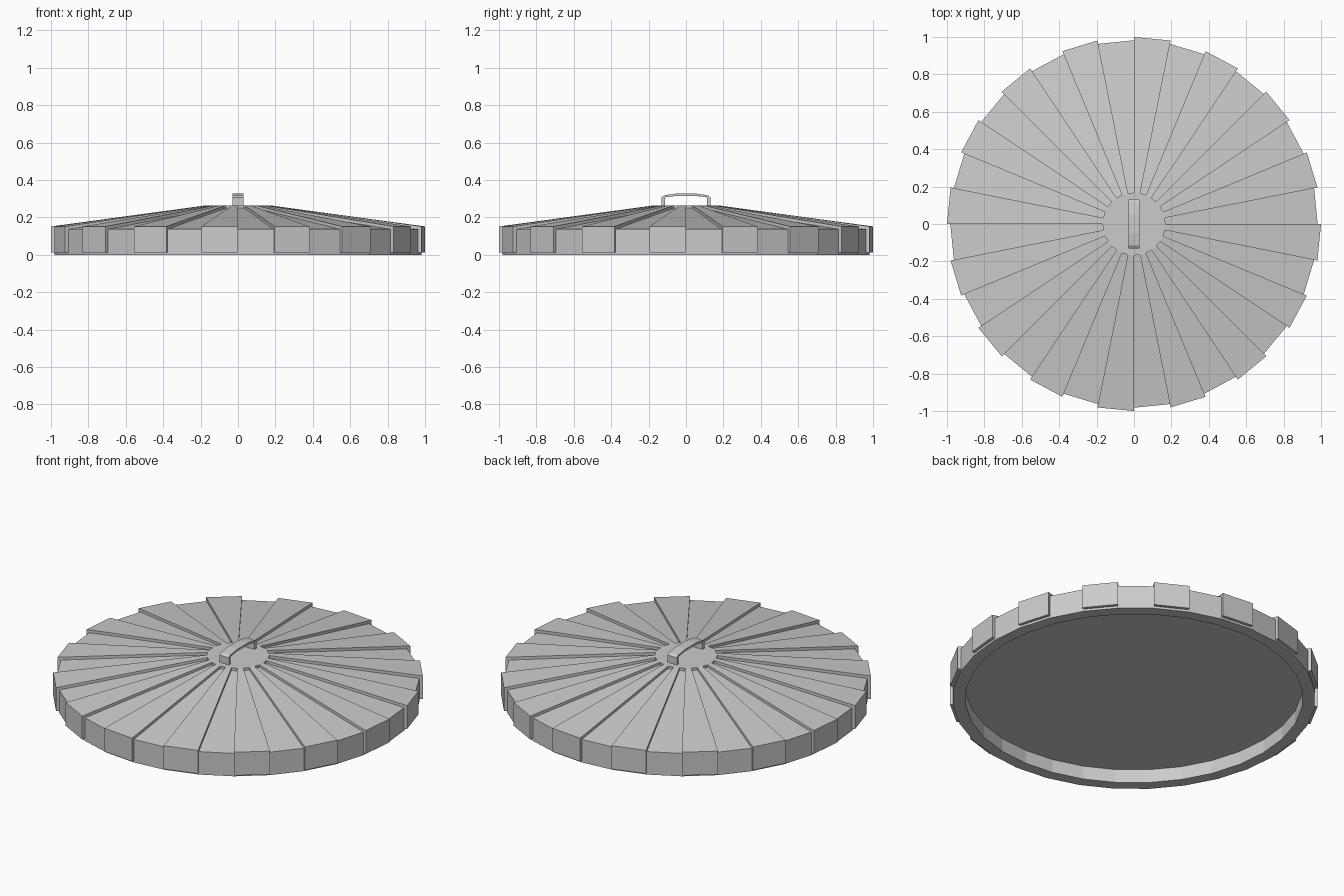
import bpy, bmesh
from math import cos, sin, pi

if "Cube" in bpy.data.objects:
    bpy.data.objects.remove(bpy.data.objects["Cube"])

SIDES = 32
STEP = 2 * pi / SIDES


def make_object(name, bm):
    bmesh.ops.remove_doubles(bm, verts=bm.verts, dist=1e-5)
    bmesh.ops.recalc_face_normals(bm, faces=bm.faces)
    mesh = bpy.data.meshes.new(name)
    bm.to_mesh(mesh)
    bm.free()
    obj = bpy.data.objects.new(name, mesh)
    bpy.context.collection.objects.link(obj)
    return obj


def ring_point(r, z, k):
    return (r * cos(k * STEP), r * sin(k * STEP), z)


# Lid body: hollow underside, rim wall, sloped roof and flat hub
bm = bmesh.new()
profile = [(0.914, 0.08), (0.914, 0), (0.982, 0), (0.982, 0.137),
           (0.168, 0.25), (0.168, 0.265)]
rings = [[bm.verts.new(ring_point(r, z, k)) for k in range(SIDES)]
         for r, z in profile]
for a, b in zip(rings, rings[1:]):
    for k in range(SIDES):
        n = (k + 1) % SIDES
        bm.faces.new((a[k], a[n], b[n], b[k]))
bm.faces.new(rings[0])
bm.faces.new(rings[-1])
make_object("lid_body", bm)

# Raised panels: closed wedges on every other sector, wrapping over the rim
bm = bmesh.new()
section = [(0.97, 0.013), (1.0, 0.013), (1.0, 0.152), (0.168, 0.265),
           (0.168, 0.245), (0.97, 0.13)]
for k in range(1, SIDES, 2):
    ends = [[bm.verts.new(ring_point(r, z, j)) for r, z in section]
            for j in (k, k + 1)]
    for i in range(len(section)):
        n = (i + 1) % len(section)
        bm.faces.new((ends[0][i], ends[0][n], ends[1][n], ends[1][i]))
    for end in ends:
        bm.faces.new((end[0], end[1], end[2], end[5]))
        bm.faces.new((end[2], end[3], end[4], end[5]))
make_object("raised_panels", bm)

# Handle: arched strap along y, swept across x
half_outer = [(0.13, 0.262), (0.13, 0.308), (0.115, 0.319), (0.05, 0.328)]
half_inner = [(0.05, 0.314), (0.112, 0.306), (0.112, 0.262)]
outer = half_outer + [(-y, z) for y, z in reversed(half_outer)]
inner = [(-y, z) for y, z in reversed(half_inner)] + half_inner
loop = list(zip(outer, [inner[0], inner[0], inner[1], inner[2],
                        inner[3], inner[4], inner[5], inner[5]]))
loop = list(zip(outer, [(0.112, 0.262), (0.112, 0.304), (0.108, 0.308), (0.05, 0.315),
                        (-0.05, 0.315), (-0.108, 0.308), (-0.112, 0.304), (-0.112, 0.262)]))
bm = bmesh.new()
rows = [[bm.verts.new((x, y, z)) for x, (y, z) in
         ((-0.03, o), (0.03, o), (0.03, i), (-0.03, i))] for o, i in loop]
for a, b in zip(rows, rows[1:]):
    for k in range(4):
        n = (k + 1) % 4
        bm.faces.new((a[k], a[n], b[n], b[k]))
bm.faces.new(rows[0])
bm.faces.new(rows[-1])
make_object("handle", bm)
